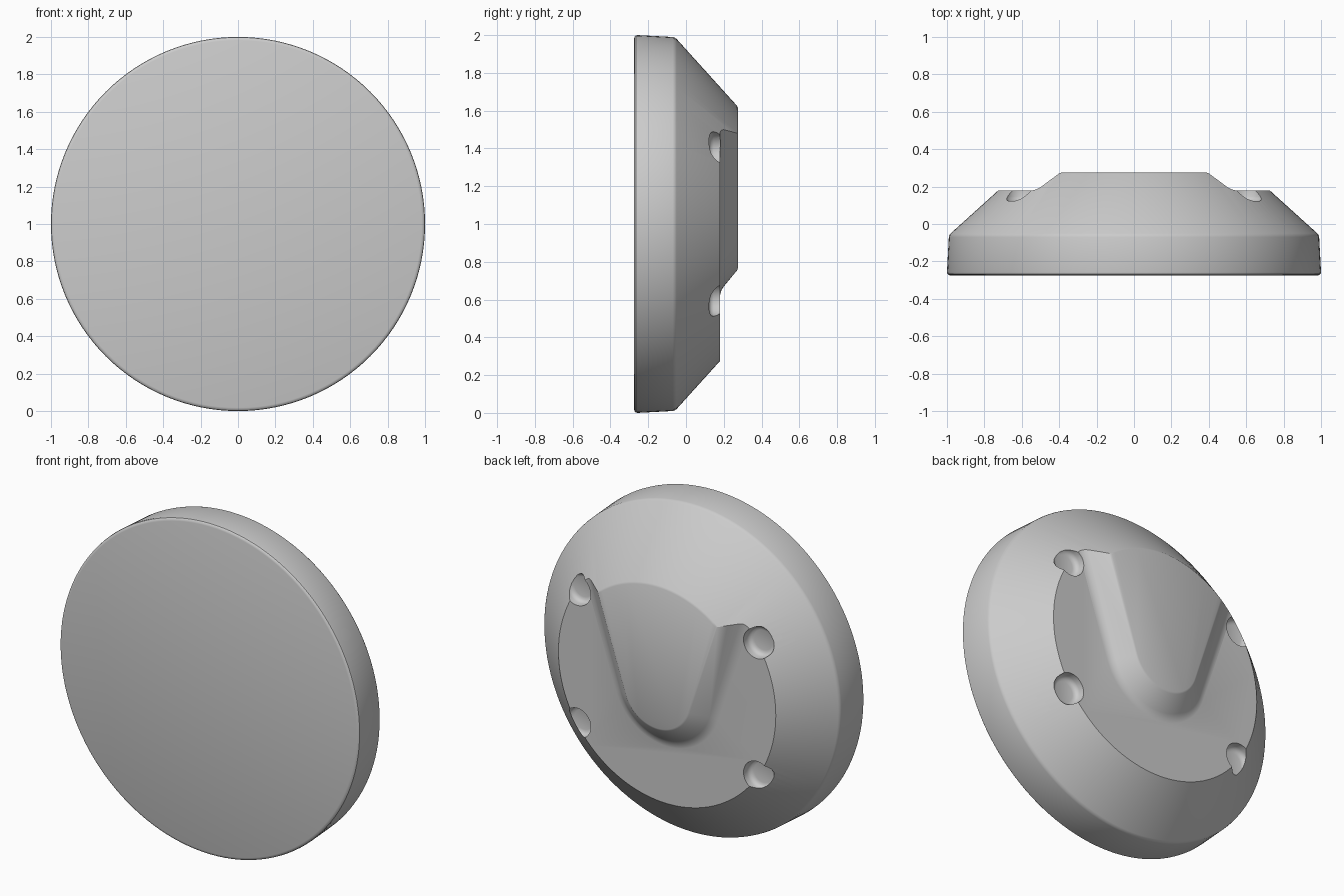
import bpy
import bmesh
from math import sin, cos, radians, pi

if "Cube" in bpy.data.objects:
    bpy.data.objects.remove(bpy.data.objects["Cube"])

grey = bpy.data.materials.new("plain_grey")
grey.use_nodes = True
grey.diffuse_color = (0.6, 0.6, 0.6, 1)
grey.node_tree.nodes["Principled BSDF"].inputs["Base Color"].default_value = (0.6, 0.6, 0.6, 1)

CENTRE_Z = 1.0
PLATE_Y = 0.18      # lower back surface
BOSS_Y = 0.275      # raised back surface


def loft(name, rings):
    """Closed solid through rings of equal point count."""
    bm = bmesh.new()
    loops = [[bm.verts.new(p) for p in ring] for ring in rings]
    n = len(loops[0])
    for a, b in zip(loops, loops[1:]):
        for i in range(n):
            j = (i + 1) % n
            bm.faces.new((a[i], a[j], b[j], b[i]))
    bm.faces.new(loops[0])
    bm.faces.new(loops[-1])
    bmesh.ops.recalc_face_normals(bm, faces=bm.faces)
    mesh = bpy.data.meshes.new(name)
    bm.to_mesh(mesh)
    bm.free()
    mesh.materials.append(grey)
    obj = bpy.data.objects.new(name, mesh)
    bpy.context.collection.objects.link(obj)
    return obj


def turned(name, profile, x, z, segments):
    """Round solid about the y axis from (radius, y) pairs."""
    angles = [2 * pi * i / segments for i in range(segments)]
    return loft(name, [[(x + r * cos(a), y, z + r * sin(a)) for a in angles]
                       for r, y in profile])


def u_outline(offset, y):
    """Flared U shape, open end far above the disc."""
    flare, low, top = radians(18), 0.98, 2.3
    r = 0.22 + offset
    steps = 32
    pts = []
    for i in range(steps + 1):
        a = -pi + flare + (pi - 2 * flare) * i / steps
        pts.append((r * cos(a), y, low + r * sin(a)))
    half = (r + sin(flare) * (top - low)) / cos(flare)
    return pts + [(half, y, top), (-half, y, top)]


def cut(target, cutter):
    mod = target.modifiers.new("cut", 'BOOLEAN')
    mod.operation = 'DIFFERENCE'
    mod.solver = 'EXACT'
    mod.object = cutter
    bpy.ops.object.select_all(action='DESELECT')
    bpy.context.view_layer.objects.active = target
    target.select_set(True)
    bpy.ops.object.modifier_apply(modifier=mod.name)
    bpy.data.objects.remove(cutter)


# Disc body: flat front, rounded rim, conical back
body = turned("disc_body", [
    (0.982, -0.275), (0.992, -0.272), (0.998, -0.266), (1.0, -0.256),
    (0.99, -0.07), (0.987, -0.059), (0.98, -0.05),
    (0.627, 0.269), (0.616, BOSS_Y)], 0, CENTRE_Z, 128)

# Step cutter: a slab with the flared, filleted boss left out of it
step = turned("step_cutter", [(1.1, PLATE_Y), (1.1, 0.36)], 0, CENTRE_Z, 32)
boss = loft("boss_shape", [u_outline(o, y) for o, y in (
    (0.16, 0.17), (0.143, 0.1795), (0.125, 0.183), (0.108, 0.189),
    (0.092, 0.199), (0.005, 0.271), (-0.006, BOSS_Y), (-0.08, 0.4))])
cut(step, boss)
cut(body, step)

# Four shallow round sockets with rounded floors
for sx in (-1, 1):
    for sz in (-1, 1):
        socket = turned("socket_cutter", [
            (0.06, 0.12), (0.075, 0.124), (0.085, 0.133), (0.09, 0.147),
            (0.09, 0.3)], 0.6 * sx, CENTRE_Z + 0.4 * sz, 32)
        cut(body, socket)

# Smooth shading with sharp edges kept
bpy.ops.object.select_all(action='DESELECT')
bpy.context.view_layer.objects.active = body
body.select_set(True)
bpy.ops.object.shade_smooth_by_angle(angle=radians(32))
